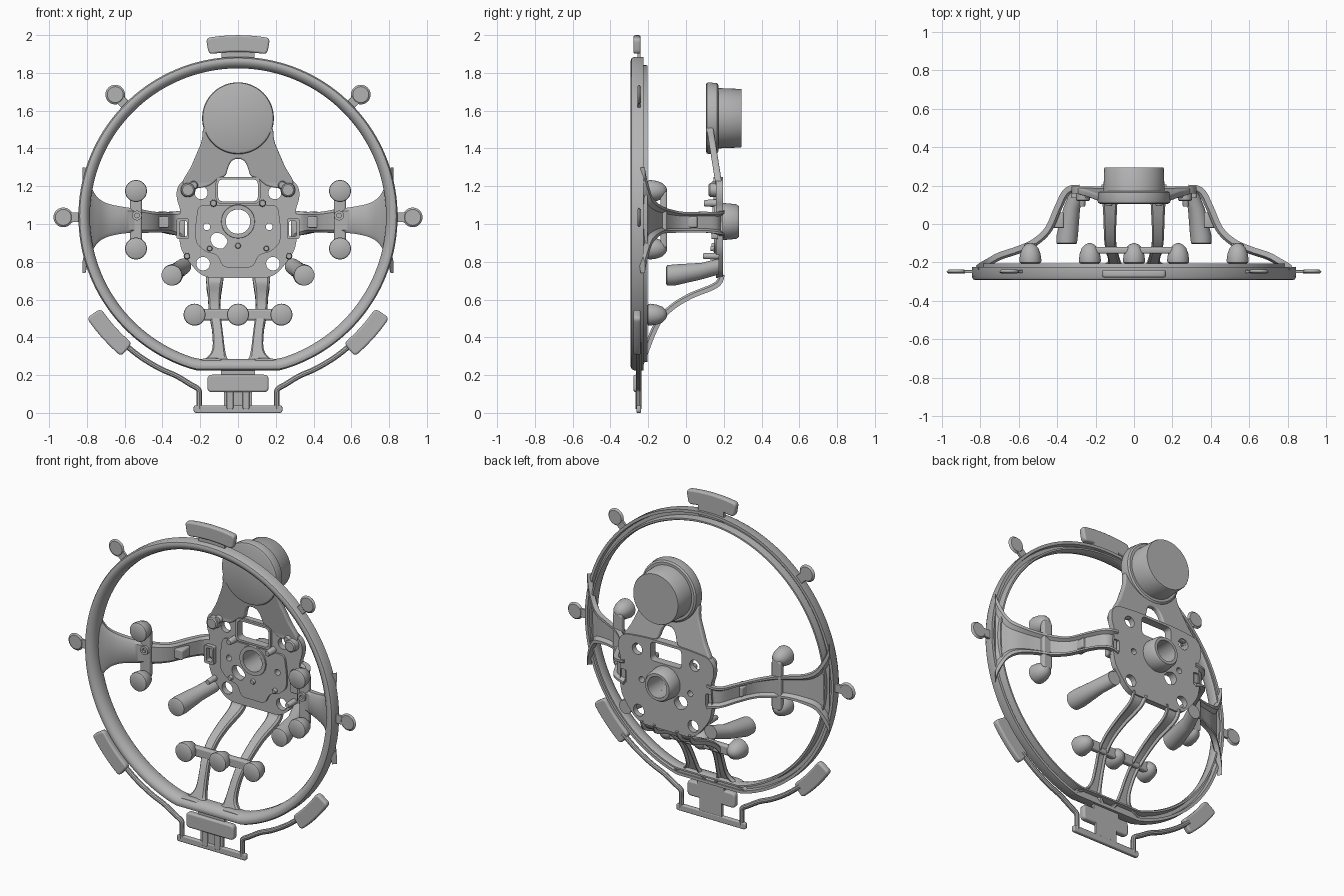
import bpy, bmesh
from math import sin, cos, pi, radians
from mathutils import Vector, Matrix

if "Cube" in bpy.data.objects:
    bpy.data.objects.remove(bpy.data.objects["Cube"])

metal = bpy.data.materials.new("cast_metal_grey")
metal.use_nodes = True
GREY = (0.45, 0.45, 0.45, 1)
metal.diffuse_color = GREY
metal.node_tree.nodes["Principled BSDF"].inputs["Base Color"].default_value = GREY
made = []
RIM_Z = 1.04


def add(name, mesh, mirror=False):
    mesh.materials.clear()
    mesh.materials.append(metal)
    obj = bpy.data.objects.new(name, mesh)
    bpy.context.collection.objects.link(obj)
    if mirror:
        obj.modifiers.new("both_sides", "MIRROR").use_mirror_merge = False
    made.append(obj)
    return obj


def loft(name, rings, mirror=False, closed=False):
    """Skin a list of equal-sized rings of points."""
    bm = bmesh.new()
    rows = [[bm.verts.new(p) for p in ring] for ring in rings]
    n = len(rows[0])
    for a, b in zip(rows, rows[1:] + rows[:1] if closed else rows[1:]):
        for i in range(n):
            j = (i + 1) % n
            bm.faces.new((a[i], a[j], b[j], b[i]))
    if not closed:
        bm.faces.new(rows[0])
        bm.faces.new(rows[-1])
    bmesh.ops.recalc_face_normals(bm, faces=bm.faces)
    mesh = bpy.data.meshes.new(name)
    bm.to_mesh(mesh)
    bm.free()
    return add(name, mesh, mirror)


def circle(x, z, r, n=32):
    return [(x + r * cos(2 * pi * i / n), z + r * sin(2 * pi * i / n)) for i in range(n)]


def turned(name, x, z, profile, mirror=False, closed=False, n=40):
    """Round part about an axis along y; profile is (radius, y)."""
    rings = [[(a, y, b) for a, b in circle(x, z, r, n)] for r, y in profile]
    return loft(name, rings, mirror, closed)


def rounded(pts, r, steps=5):
    """Round every corner of a closed outline."""
    out, pts = [], [Vector(p) for p in pts]
    for i, p in enumerate(pts):
        ends = []
        for q in (pts[i - 1], pts[(i + 1) % len(pts)]):
            d = q - p
            ends.append(p + d.normalized() * min(r, d.length * 0.48))
        for k in range(steps + 1):
            t = k / steps
            out.append(ends[0] * (1 - t) ** 2 + p * 2 * t * (1 - t) + ends[1] * t * t)
    return out


def box2d(x0, x1, z0, z1):
    return [(x0, z0), (x1, z0), (x1, z1), (x0, z1)]


def plate(name, loops, y0, y1, bevel=0.0, mirror=False):
    """Flat plate in the xz plane; loops after the first are holes."""
    cu = bpy.data.curves.new(name, "CURVE")
    cu.dimensions, cu.fill_mode = "2D", "BOTH"
    cu.extrude, cu.bevel_depth, cu.offset = (y1 - y0) / 2 - bevel, bevel, -bevel
    cu.bevel_resolution = 2
    for loop in loops:
        s = cu.splines.new("POLY")
        s.points.add(len(loop) - 1)
        for pt, p in zip(s.points, loop):
            pt.co = (p[0], p[1], 0, 1)
        s.use_cyclic_u = True
    return bake(name, cu, Matrix.Translation((0, (y0 + y1) / 2, 0)) @ Matrix.Rotation(pi / 2, 4, "X"), mirror)


def bake(name, cu, matrix, mirror):
    tmp = bpy.data.objects.new("tmp", cu)
    bpy.context.collection.objects.link(tmp)
    deps = bpy.context.evaluated_depsgraph_get()
    mesh = bpy.data.meshes.new_from_object(tmp.evaluated_get(deps))
    mesh.transform(matrix)
    bpy.data.objects.remove(tmp)
    mesh.name = name
    return add(name, mesh, mirror)


def smooth_path(rows, steps=6):
    """Catmull-Rom through rows of any number of values."""
    rows = [Vector(r) for r in rows]
    ext = [rows[0] * 2 - rows[1]] + rows + [rows[-1] * 2 - rows[-2]]
    out = []
    for a, b, c, d in zip(ext, ext[1:], ext[2:], ext[3:]):
        for k in range(steps):
            t = k / steps
            out.append((b * 2 + (c - a) * t + (a * 2 - b * 5 + c * 4 - d) * t * t
                        + (b * 3 - a - c * 3 + d) * t ** 3) / 2)
    return out + [rows[-1]]


def spoke(name, rows, across, depth):
    """Channel-section arm; rows are x, y, z, half width of its front surface."""
    section = [(-1, 1), (-1, .3), (-.75, 0), (.75, 0), (1, .3), (1, 1), (.8, 1), (.6, .5), (-.6, .5), (-.8, 1)]
    path, rings, w = smooth_path(rows), [], Vector(across)
    for i, p in enumerate(path):
        t = (path[min(i + 1, len(path) - 1)] - path[max(i - 1, 0)]).to_3d()
        n = w.cross(t).normalized()
        rings.append([p.to_3d() + w * u * p[3] + n * v * depth for u, v in section])
    loft(name, rings, mirror=True)


# Rim: open-backed channel with a flattened bottom
rim_section = [(.845, -.225), (.845, -.275), (.838, -.288), (.825, -.293), (.81, -.29), (.792, -.275), (.784, -.25),
               (.784, -.215), (.79, -.205), (.80, -.205), (.804, -.25), (.824, -.25), (.828, -.225)]
rim = []
for i in range(144):
    a = 2 * pi * i / 144
    rim.append([(r * cos(a), y, RIM_Z + max(r * sin(a), 0.03 - r)) for r, y in rim_section])
loft("rim", rim, closed=True)

# Spokes
spoke("side_spoke", [(.28, .165, 1.0, .075), (.335, .155, 1.005, .06), (.375, .08, 1.01, .055), (.43, -.04, 1.01, .055),
                     (.51, -.115, 1.015, .063), (.60, -.155, 1.02, .07), (.69, -.185, 1.02, .09),
                     (.745, -.215, 1.02, .13), (.78, -.235, 1.02, .20), (.80, -.25, 1.02, .28)], (0, 0, 1), .04)
spoke("lower_spoke", [(.12, .175, .74, .05), (.125, .15, .69, .042), (.125, .02, .635, .034), (.125, -.08, .575, .031),
                      (.118, -.15, .505, .029), (.108, -.19, .43, .028), (.103, -.225, .34, .034),
                      (.115, -.245, .29, .06), (.14, -.26, .25, .12)], (1, 0, 0), .032)
plate("lower_rim_web", [rounded([(-.27, .235), (.27, .235), (.19, .29), (.09, .29), (.06, .255),
                                 (-.06, .255), (-.09, .29), (-.19, .29)], .03)], -.275, -.23, .006)
turned("spoke_boss", .535, 1.045, [(.012, -.11), (.012, -.15), (.026, -.15), (.026, -.11)], True, True)
plate("spoke_block", [rounded(box2d(.365, .425, .98, 1.04), .012)], -.02, .06, .005, True)

# Hub plate with its openings
half = [(.12, 1.25), (.2, 1.245), (.29, 1.235), (.325, 1.19), (.325, 1.13), (.305, 1.08), (.315, .94),
        (.30, .86), (.26, .80), (.21, .74), (.16, .715)]
outline = half + [(-x, z) for x, z in reversed(half)]
window = rounded(box2d(-.105, .105, 1.12, 1.235), .025)
bore = circle(0, 1.013, .065)
odd_hole = rounded([(-.13, .955), (-.085, .95), (-.05, .91), (-.08, .865), (-.13, .88), (-.15, .92)], .02)
holes = [window, bore, odd_hole]
for s in (-1, 1):
    holes += [circle(s * .185, .79, .036), circle(s * .165, .985, .018), circle(s * .195, 1.165, .034),
              rounded(box2d(s * .29 - .02, s * .29 + .02, .935, 1.015), .01)]
plate("hub_plate", [rounded(outline, .03)] + holes, .16, .195)

# Raised pad around the bore
pad = [(.11, 1.10), (.21, 1.10), (.225, 1.0), (.225, .90), (.17, .85), (.11, .84), (.08, .77)]
plate("hub_pad", [rounded(pad + [(-x, z) for x, z in reversed(pad)], .03), bore, odd_hole,
                  circle(.165, .985, .018), circle(-.165, .985, .018)], .148, .165)
plate("window_frame", [rounded(box2d(-.118, .118, 1.108, 1.248), .03), window], .145, .17)
turned("hub_boss", 0, 1.013, [(.065, .14), (.088, .14), (.092, .17), (.098, .20), (.092, .265), (.082, .28),
                              (.065, .28)], closed=True)
for name, x, z, r, y in (("upper_post", .265, 1.18, .036, .12), ("small_post", .13, 1.11, .018, .095),
                         ("lower_post", .27, .83, .016, .09), ("inner_post", .15, .87, .014, .13),
                         ("outer_lug", .235, 1.205, .022, .135)):
    turned(name, x, z, [(r * .8, y), (r, y + .006), (r * 1.1, .175)], True, n=24)
turned("centre_stud", 0, .885, [(.012, .135), (.015, .14), (.016, .16)], n=20)
plate("side_clip", [rounded(box2d(.26, .325, .92, 1.03), .012), rounded(box2d(.27, .31, .935, 1.015), .01)],
      .135, .17, mirror=True)

# Round weight on its forked arm
turned("weight_face", 0, 1.56, [(.175, .105), (.186, .110), (.19, .12), (.185, .165), (.175, .172)], n=64)
turned("weight_drum", 0, 1.56, [(.16, .16), (.155, .29), (.152, .295)], n=64)
fork = [(.185, 1.52), (.19, 1.44), (.25, 1.30), (.30, 1.22), (.27, 1.18), (.15, 1.20), (.10, 1.245),
        (.065, 1.25), (.05, 1.31), (.025, 1.345)]
arm = plate("weight_arm", [rounded(fork + [(-x, z) for x, z in reversed(fork)], .03)], .155, .19, .008)
for v in arm.data.vertices:
    v.co.y -= .16 * max(0, v.co.z - 1.22)

# Long pegs below the hub
peg = []
for x, y, z, r in ((.352, -.105, .727, .045), (.351, -.1, .728, .054), (.348, -.06, .73, .056),
                   (.325, .08, .75, .044), (.29, .175, .775, .042)):
    peg.append([(a, y, b) for a, b in circle(x, z, r)])
loft("long_peg", peg, mirror=True)

# Knobs and their bars
knob = [(.048, -.205), (.056, -.20), (.058, -.19), (.053, -.155), (.042, -.125), (.025, -.108), (.008, -.1)]
for name, x, z in (("upper_knob", .54, 1.175), ("lower_knob", .54, .87), ("bottom_knob", .23, .52)):
    turned(name, x, z, knob, True)
turned("centre_knob", 0, .52, knob)
plate("side_knob_bar", [rounded(box2d(.508, .572, .87, 1.175), .02)], -.135, -.1, .01, True)
plate("bottom_knob_bar", [rounded(box2d(-.23, .23, .49, .55), .02)], -.155, -.12, .01)

# Thin round tabs outside the rim
for name, x, z in (("upper_tab", .65, 1.685), ("side_tab", .925, 1.035)):
    turned(name, x, z, [(.042, -.258), (.052, -.25), (.042, -.238)], True)
    p, c = Vector((x, z)), Vector((0, RIM_Z))
    d = (p - c).normalized()
    root, side = c + d * .825, Vector((-d.y, d.x)) * .026
    plate(name + "_neck", [[root - side, p - side, p + side, root + side]], -.256, -.24, .003, True)


def arc_block(name, angle, r0, r1, spread, mirror=False):
    """Curved pad following the rim."""
    pts = []
    for r, order in ((r0, (-2, -1, 0, 1, 2)), (r1, (2, 1, 0, -1, -2))):
        for k in order:
            a = radians(angle) + spread * k / 2
            pts.append((r * cos(a), RIM_Z + r * sin(a)))
    plate(name, [rounded(pts, .025)], -.278, -.24, .01, mirror)


# Outer pads, runner and base bar
arc_block("top_pad", 90, .872, .96, .178)
arc_block("corner_pad", -42, .875, .965, .142, True)
plate("top_pad_neck", [box2d(-.088, .088, 1.85, 1.93)], -.258, -.24)
plate("bottom_pad", [rounded(box2d(-.162, .162, .11, .202), .025)], -.278, -.24, .01)
plate("bottom_pad_neck", [box2d(-.09, .09, .17, .25)], -.258, -.24)
plate("bottom_stem", [box2d(-.075, .075, .02, .13)], -.255, -.24)
plate("stem_rib", [rounded(box2d(.025, .06, .02, .13), .008)], -.268, -.24, .004, True)
plate("base_bar", [rounded(box2d(-.235, .235, 0, .04), .015)], -.262, -.238, .006)
cu = bpy.data.curves.new("runner", "CURVE")
cu.dimensions, cu.bevel_depth, cu.bevel_resolution = "3D", .015, 3
run = [(.205, .02), (.205, .09), (.21, .125), (.25, .15)]
run += [(.905 * cos(radians(a)), RIM_Z + .905 * sin(radians(a))) for a in (-69, -64, -59, -54, -48)]
pts = smooth_path(run, 5)
s = cu.splines.new("POLY")
s.points.add(len(pts) - 1)
for pt, p in zip(s.points, pts):
    pt.co = (p[0], -.25, p[1], 1)
bake("runner", cu, Matrix.Identity(4), True)

# Smooth shading with crisp edges
bpy.ops.object.select_all(action="DESELECT")
for obj in made:
    obj.select_set(True)
bpy.context.view_layer.objects.active = made[0]
bpy.ops.object.shade_smooth_by_angle(angle=radians(35))
